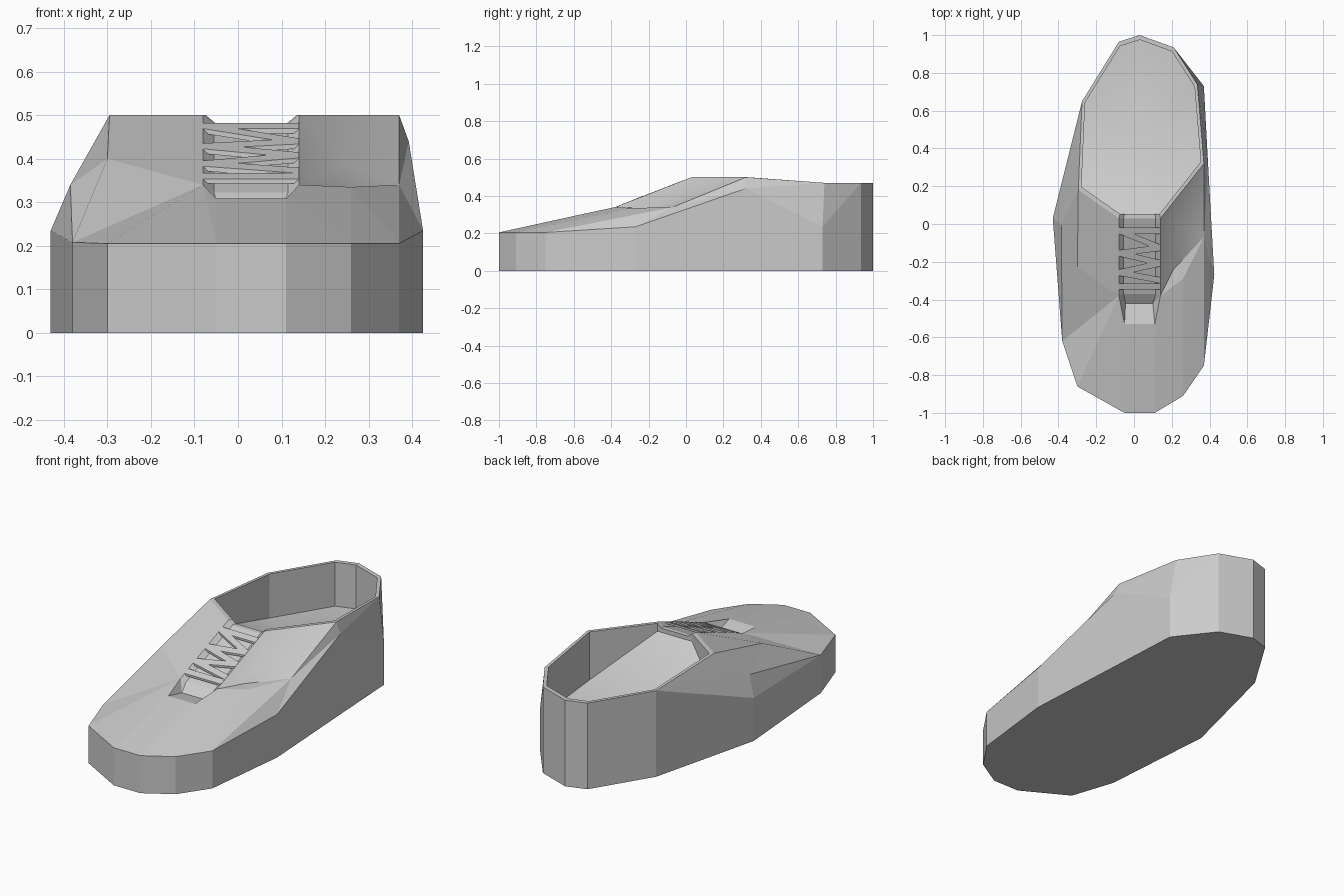
import bpy, bmesh
from mathutils import Vector

if "Cube" in bpy.data.objects:
    bpy.data.objects.remove(bpy.data.objects["Cube"])

# Outline of the shoe, counterclockwise from the toe: x, y, wall top z
WALL = [(-.05, -1, .205), (.11, -1, .205), (.26, -.91, .205), (.37, -.75, .205),
        (.425, -.27, .235), (.392, .32, .44), (.37, .73, .235), (.21, .935, .47),
        (.03, 1, .47), (-.08, .965, .47), (-.275, .65, .47), (-.43, .03, .235),
        (-.38, -.62, .208), (-.3, -.86, .205)]

# Key points of the upper
KEY = {
    'T0': (.14, .03, .5), 'T1': (.14, -.38, .34), 'T2': (-.08, -.38, .34), 'T3': (-.08, .03, .5),
    'U0': (.115, .03, .48), 'U1': (.115, -.37, .322), 'U2': (-.055, -.37, .322), 'U3': (-.055, .03, .48),
    'V0': (-.045, -.42, .285), 'V1': (.10, -.42, .285), 'N0': (-.05, -.53, .308), 'N1': (.11, -.53, .308),
    'RL': (-.295, .18, .5), 'L1': (-.3, -.23, .4), 'M': (-.385, 0, .34),
    'RR': (.37, .32, .5), 'R6': (.335, .74, .47), 'C': (.26, -.01, .385),
    'D': (.21, -.24, .335), 'P': (.26, -.29, .335), 'Q': (.37, -.07, .34)}

FACES = """
N0 N1 W1 W0|N1 W2 W1|N1 T1 P W2|P W3 W2|T1 D P|D Q P|P Q W3
T2 L1 M W12|T2 W12 W13|T2 W13 W0|T2 W0 N0
M W11 W12|M W10 W11|M RL W10|RL M L1|T3 RL L1 T2
Q W4 W3|Q W5 W4|Q RR W5|W5 RR R6|W5 R6 W6|W6 R6 W7
T0 T1 U1 U0|T3 U3 U2 T2|U0 U1 U2 U3
T1 V1 U1|T1 N1 V1|U1 V1 V0 U2|V1 N1 N0 V0|T2 U2 V0|T2 V0 N0
"""
DENT = ['T0', 'RR', 'Q', 'D', 'T1']
RIM = ['T0', 'U0', 'U3', 'T3', 'RL', 'W10', 'W9', 'W8', 'W7', 'R6', 'RR']


def finish(bm, name):
    bmesh.ops.recalc_face_normals(bm, faces=bm.faces)
    me = bpy.data.meshes.new(name)
    bm.to_mesh(me)
    bm.free()
    ob = bpy.data.objects.new(name, me)
    bpy.context.collection.objects.link(ob)
    return ob


# Shoe body: side walls and sole
bm = bmesh.new()
v = {k: bm.verts.new(p) for k, p in KEY.items()}
n = len(WALL)
for i, (x, y, z) in enumerate(WALL):
    v[f'W{i}'] = bm.verts.new((x, y, z))
    v[f'B{i}'] = bm.verts.new((x, y, 0))
for i in range(n):
    j = (i + 1) % n
    bm.faces.new([v[f'B{i}'], v[f'B{j}'], v[f'W{j}'], v[f'W{i}']])
bm.faces.new([v[f'B{i}'] for i in reversed(range(n))])

# Toe cap, flanks, tongue panel and notch
for f in FACES.strip().replace('\n', '|').split('|'):
    bm.faces.new([v[k] for k in f.split()])

# Smooth dent on the right flank
for a, b in zip(DENT, DENT[1:] + DENT[:1]):
    bm.faces.new([v['C'], v[a], v[b]]).smooth = True

# Rim, inner wall and insole that rises toward the tongue
centre = Vector((.04, .5, 0))
inner, floor = [], []
for k in RIM:
    p = v[k].co
    q = centre + (p - centre) * .95
    inner.append(bm.verts.new((q.x, q.y, p.z)))
    floor.append(bm.verts.new((q.x, q.y, max(.23, .46 - .8 * (q.y - .05)))))
mid = bm.verts.new((.04, .42, .24))
for i in range(len(RIM)):
    j = (i + 1) % len(RIM)
    if RIM[i] == 'U0':
        inner[i].co.z = inner[j].co.z = .48
    bm.faces.new([v[RIM[i]], v[RIM[j]], inner[j], inner[i]])
    bm.faces.new([inner[i], inner[j], floor[j], floor[i]])
    bm.faces.new([floor[i], floor[j], mid]).smooth = True
finish(bm, 'shoe_body')


# Laces: flat strips lying across the tongue slope
def on_slope(x, t, lift):
    return Vector((x, .03 - .41 * t, .5 - .16 * t + lift))


def lace(bm, t0, t1, w=.04):
    top, low = [], []
    for x, t in ((-.08, t0 - w), (.14, t1 - w), (.14, t1 + w), (-.08, t0 + w)):
        top.append(bm.verts.new(on_slope(x, t, .001)))
        low.append(bm.verts.new(on_slope(x, t, -.01)))
    bm.faces.new(top)
    bm.faces.new(low[::-1])
    for i in range(4):
        j = (i + 1) % 4
        bm.faces.new([top[i], low[i], low[j], top[j]])


bm = bmesh.new()
for ends in ((.16, .16), (.16, .38), (.45, .38), (.45, .58), (.7, .58), (.7, .8), (.88, .88)):
    lace(bm, *ends)
finish(bm, 'laces')
